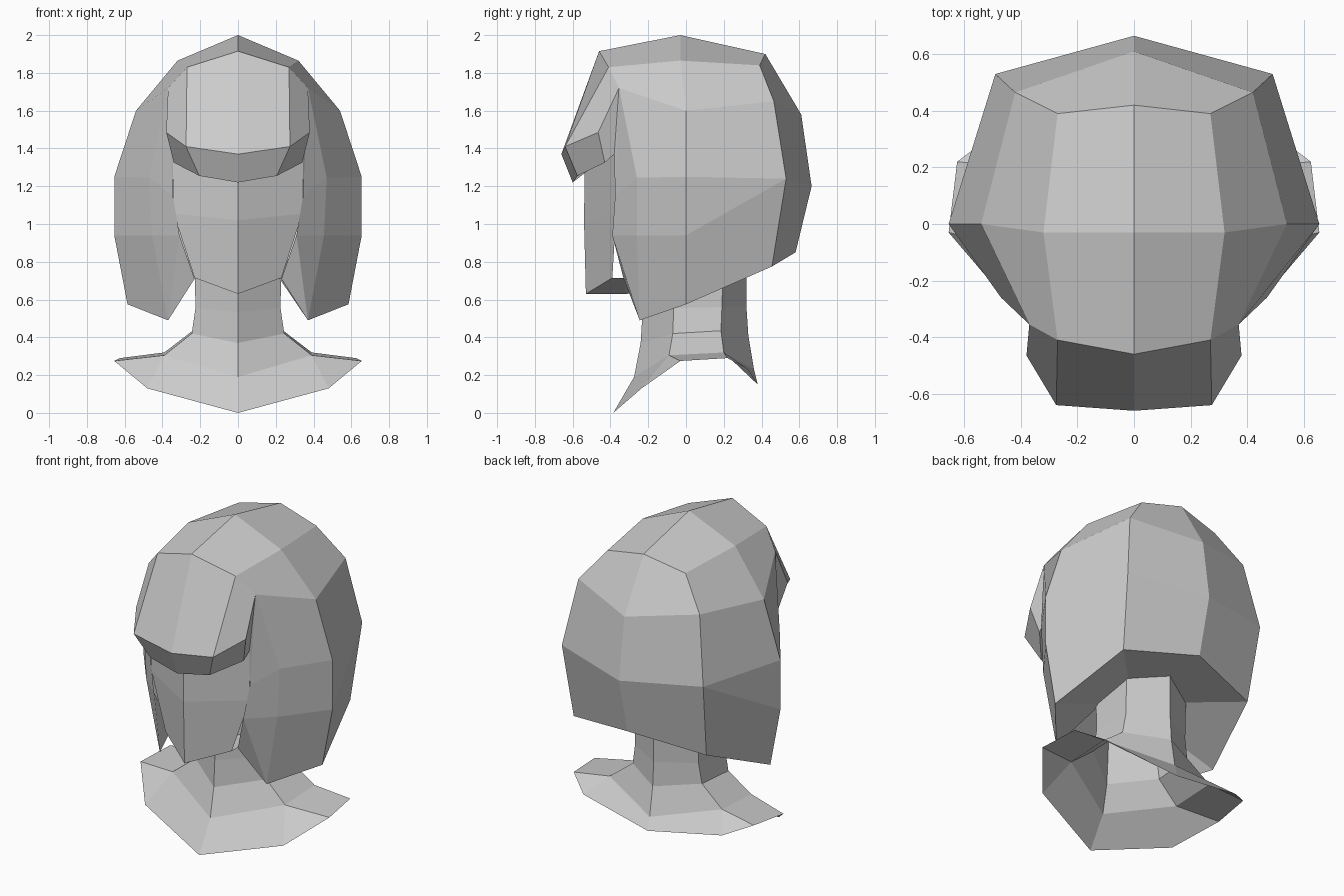
import bpy, bmesh
from mathutils import Vector

cube = bpy.data.objects.get("Cube")
if cube:
    bpy.data.objects.remove(cube, do_unlink=True)

clay = bpy.data.materials.new("clay_grey")
clay.use_nodes = True
clay.diffuse_color = (0.6, 0.6, 0.6, 1)
clay.node_tree.nodes["Principled BSDF"].inputs["Base Color"].default_value = (0.6, 0.6, 0.6, 1)


def add_face(bm, points):
    """Add a face and its mirror image, skipping repeated points."""
    pts = list(dict.fromkeys(points))
    if len(pts) > 2:
        for s in (1, -1):
            bm.faces.new([bm.verts.new((s * x, y, z)) for x, y, z in pts][::s])


def build(name, lofts, extra=()):
    """Skin between successive half rows, mirror across x and weld."""
    bm = bmesh.new()
    for rows in lofts:
        for a, b in zip(rows, rows[1:]):
            for i in range(len(a) - 1):
                add_face(bm, (a[i], a[i + 1], b[i + 1], b[i]))
    for pts in extra:
        add_face(bm, pts)
    bmesh.ops.remove_doubles(bm, verts=bm.verts[:], dist=0.0005)
    bmesh.ops.recalc_face_normals(bm, faces=bm.faces[:])
    mid = sum((v.co for v in bm.verts), Vector()) / len(bm.verts)
    if sum(f.normal.dot(f.calc_center_median() - mid) * f.calc_area() for f in bm.faces) < 0:
        bmesh.ops.reverse_faces(bm, faces=bm.faces[:])
    mesh = bpy.data.meshes.new(name)
    bm.to_mesh(mesh)
    bm.free()
    mesh.materials.append(clay)
    obj = bpy.data.objects.new(name, mesh)
    bpy.context.collection.objects.link(obj)
    return obj


# Shared hair points
temple = (0.37, -0.355, 1.72)
brow_end = (0.345, -0.38, 1.37)
cheek = (0.345, -0.375, 1.15)
front_tip = (0.37, -0.245, 0.49)
crown_side, crown_corner = (0.54, 0, 1.6), (0.42, 0.465, 1.65)
back_corner, back_mid = (0.49, 0.53, 1.24), (0, 0.665, 1.2)
inner_front = (0.23, -0.33, 0.71)
hairline = [(0, -0.46, 1.915), (0.27, -0.41, 1.83), temple]

# Hair: crown strips run front to back, side rows run top to bottom
crown = [
    [hairline[0], (0, -0.03, 2.0), (0, 0.42, 1.9)],
    [hairline[1], (0.32, -0.03, 1.865), (0.27, 0.39, 1.84)],
    [temple, crown_side, crown_corner],
]
sides = [
    [temple, temple, crown_side, crown_corner, (0, 0.61, 1.58)],
    [cheek, (0.47, -0.26, 1.245), (0.655, 0, 1.25), back_corner, back_mid],
    [(0.31, -0.39, 0.94), (0.455, -0.26, 0.94), (0.655, 0, 0.94), back_corner, back_mid],
    [front_tip, front_tip, (0.585, 0, 0.575), (0.46, 0.455, 0.775), (0, 0.58, 0.85)],
    [inner_front, inner_front, (0.2, -0.05, 0.74), (0.2, 0.19, 0.79), (0, 0.3, 0.83)],
]
back_panel = (crown[1][2], crown_corner, sides[0][4], crown[0][2])
inner_edge = ((0.31, -0.39, 0.94), front_tip, inner_front)
build("hair", [crown, sides], [back_panel, inner_edge])

# Fringe: thick block sloping forward from the hairline
fringe = [
    hairline,
    [(0, -0.66, 1.37), (0.275, -0.64, 1.41), (0.38, -0.465, 1.485)],
    [(0, -0.60, 1.22), (0.205, -0.575, 1.255), (0.34, -0.43, 1.325)],
    [(0, -0.52, 1.30), (0.2, -0.47, 1.32), brow_end],
]
build("fringe", [fringe], [(temple, fringe[1][2], fringe[2][2], brow_end),
                           (temple, brow_end, cheek)])

# Face: two planes meeting at the centre line, with the jaw underside
face = [
    [(0, -0.535, 1.36), (0.345, -0.375, 1.38)],
    [(0, -0.54, 1.02), (0.34, -0.37, 1.055)],
    [(0, -0.53, 0.63), (0.23, -0.39, 0.715)],
    [(0, -0.32, 0.63), (0.23, -0.33, 0.715)],
    [(0, -0.18, 0.64), (0.2, -0.05, 0.74)],
]
build("face", [face])

# Neck and shoulders: six-sided tube flaring to an open rim
neck = [
    [(0, -0.22, 0.75), (0.23, -0.06, 0.80), (0.22, 0.2, 0.88), (0, 0.32, 0.88)],
    [(0, -0.23, 0.535), (0.225, -0.065, 0.555), (0.22, 0.19, 0.56), (0, 0.32, 0.56)],
    [(0, -0.24, 0.37), (0.245, -0.07, 0.42), (0.24, 0.185, 0.435), (0, 0.33, 0.41)],
    [(0, -0.275, 0.19), (0.39, -0.09, 0.305), (0.39, 0.2, 0.32), (0, 0.36, 0.23)],
]
f, s, b, c = neck[-1]
shoulders = [
    [f, s, s, b, b, c],
    [(0, -0.385, 0), (0.48, -0.235, 0.13), (0.655, -0.03, 0.275),
     (0.625, 0.22, 0.29), (0.48, 0.33, 0.23), (0, 0.38, 0.15)],
]
build("neck_and_shoulders", [neck, shoulders])
